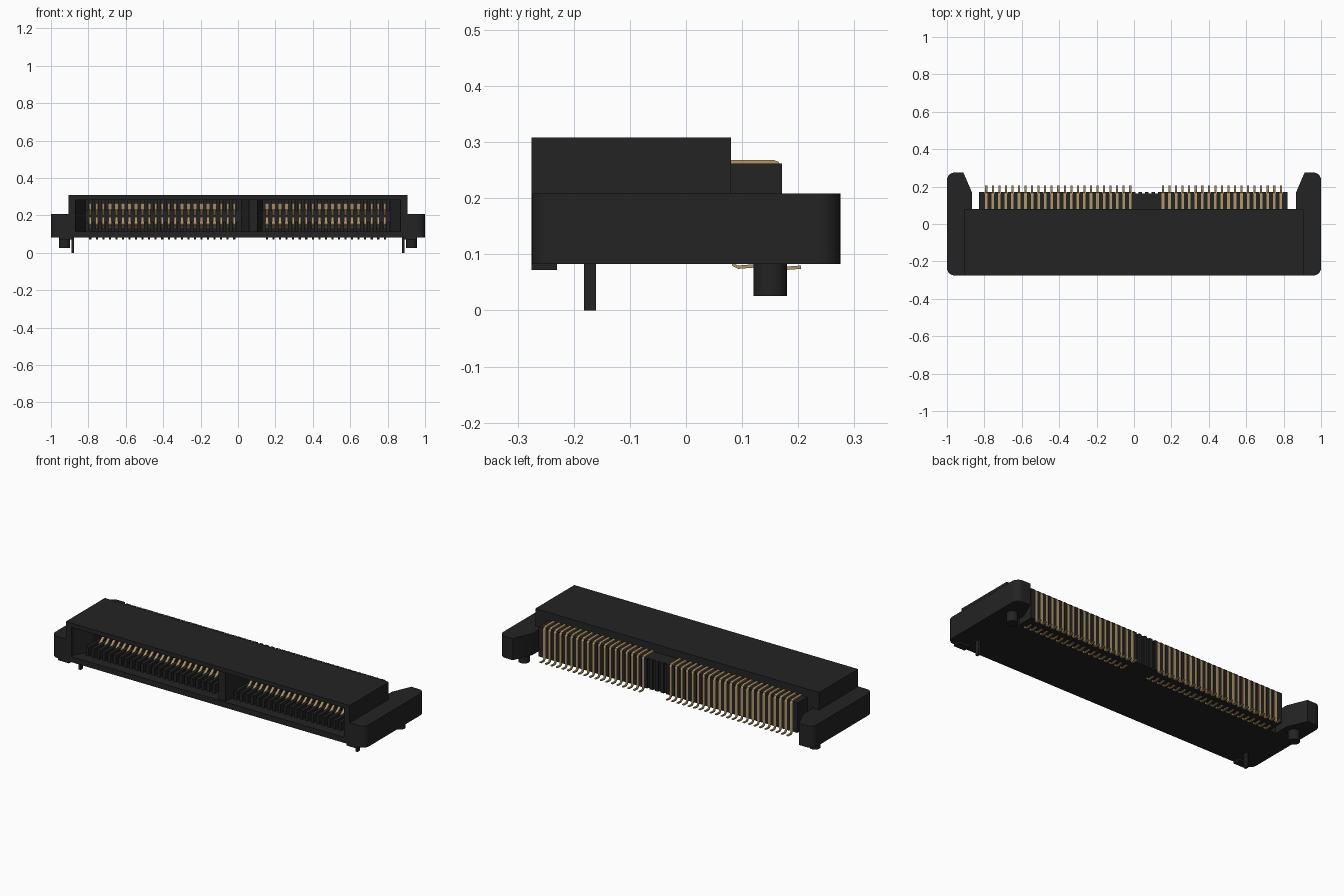
import bpy, bmesh, math
from mathutils import Vector

if "Cube" in bpy.data.objects:
    bpy.data.objects.remove(bpy.data.objects["Cube"])


def material(name, rgb):
    m = bpy.data.materials.new(name)
    m.diffuse_color = (*rgb, 1)
    m.use_nodes = True
    m.node_tree.nodes["Principled BSDF"].inputs["Base Color"].default_value = m.diffuse_color
    return m


BLACK = material("black plastic", (0.017, 0.017, 0.017))
GOLD = material("gold contact", (0.45, 0.31, 0.13))


def finish(bm, name, mat):
    bmesh.ops.recalc_face_normals(bm, faces=bm.faces)
    me = bpy.data.meshes.new(name)
    bm.to_mesh(me)
    bm.free()
    me.materials.append(mat)
    ob = bpy.data.objects.new(name, me)
    bpy.context.collection.objects.link(ob)
    return ob


def add_box(bm, x0, x1, y0, y1, z0, z1):
    vs = bmesh.ops.create_cube(bm, size=1)["verts"]
    for v in vs:
        v.co = Vector(((x0 + x1) / 2 + v.co.x * (x1 - x0),
                       (y0 + y1) / 2 + v.co.y * (y1 - y0),
                       (z0 + z1) / 2 + v.co.z * (z1 - z0)))


def boxes(name, dims, mat=BLACK):
    bm = bmesh.new()
    for d in dims:
        add_box(bm, *d)
    return finish(bm, name, mat)


def add_prism(bm, pts, z0, z1):
    # extrude an xy outline upwards
    f = bm.faces.new([bm.verts.new((x, y, z0)) for x, y in pts])
    ext = bmesh.ops.extrude_face_region(bm, geom=[f])["geom"]
    for v in ext:
        if isinstance(v, bmesh.types.BMVert):
            v.co.z = z1


def ribbons(name, xs, path, width, thick):
    # bent metal strips: a yz path with thickness, repeated at every x
    p = [Vector(q) for q in path]
    sides = ([], [])
    for i, q in enumerate(p):
        d = (p[min(i + 1, len(p) - 1)] - p[max(i - 1, 0)]).normalized()
        n = Vector((-d.y, d.x)) * thick / 2
        sides[0].append(q + n)
        sides[1].append(q - n)
    bm = bmesh.new()
    for x in xs:
        rings = []
        for a, b in zip(*sides):
            rings.append([bm.verts.new((x + s * width / 2, c.x, c.y))
                          for s, c in ((-1, a), (1, a), (1, b), (-1, b))])
        for r, t in zip(rings, rings[1:]):
            for k in range(4):
                bm.faces.new((r[k], r[(k + 1) % 4], t[(k + 1) % 4], t[k]))
        bm.faces.new(rings[0])
        bm.faces.new(rings[-1])
    return finish(bm, name, GOLD)


# Contact positions: 23 left of the key, 19 right of it
P, X0 = 0.035, -0.79
pins = [X0 + P * i for i in range(46) if i < 23 or i > 26]
gaps = [X0 + P * (i - 0.5) for i in range(47)]
inner_gaps = [x for x in gaps if x < 0.0 or x > 0.13]

# Housing shell with two front pockets
F, B, Z0, Z1 = -0.275, 0.08, 0.083, 0.308
boxes("housing", [
    (-0.905, 0.905, F, B, 0.283, Z1),
    (-0.905, 0.905, F, B, Z0, 0.115),
    (-0.905, -0.87, F, B, 0.115, 0.283),
    (0.87, 0.905, F, B, 0.115, 0.283),
    (0.06, 0.105, -0.265, B, 0.115, 0.283),
    (-0.87, 0.87, 0.03, B, 0.115, 0.283)])

# Sloped lead-in blocks at the pocket ends
bm = bmesh.new()
for wall, inner in ((-0.87, -0.815), (0.06, 0.015), (0.105, 0.13), (0.87, 0.815)):
    add_prism(bm, [(wall, -0.25), (inner, -0.16), (inner, 0.03), (wall, 0.03)], 0.115, 0.283)
finish(bm, "pocket_lead_ins", BLACK)

# Separator ribs on the floor and ceiling of the pockets
boxes("pocket_ribs",
      [(x - 0.009, x + 0.009, -0.22, 0.03, 0.115, 0.165) for x in inner_gaps] +
      [(x - 0.009, x + 0.009, -0.16, 0.03, 0.225, 0.283) for x in inner_gaps])

# Rear contact block with its comb of ribs
boxes("rear_block", [
    (-0.83, 0.82, B, 0.162, 0.09, 0.262),
    (-0.83, -0.815, 0.162, 0.171, 0.09, 0.262),
    (0.808, 0.82, 0.162, 0.171, 0.09, 0.262)])
boxes("rear_ribs", [(x - 0.0095, x + 0.0095, 0.162, 0.171, 0.09, 0.262) for x in gaps])

# Side ears with rounded outer corners and a slanted rear tip
bm = bmesh.new()
for s in (-1, 1):
    outline = [(0.865, 0.08), (0.865, 0.165), (0.912, 0.275)]
    r = 0.04
    for cy, start in ((0.275 - r, 90), (F + r, 0)):
        for k in range(9):
            a = math.radians(start - 90 * k / 8)
            outline.append((1 - r + r * math.cos(a), cy + r * math.sin(a)))
    outline += [(0.9, F), (0.9, 0.08)]
    add_prism(bm, [(s * x, y) for x, y in outline], Z0, 0.208)
ears = finish(bm, "side_ears", BLACK)

# Round locating pegs under the ears
bm = bmesh.new()
for s in (-1, 1):
    add_prism(bm, [(s * 0.927 + 0.03 * math.cos(k * math.tau / 24),
                    0.15 + 0.03 * math.sin(k * math.tau / 24)) for k in range(24)], 0.026, 0.09)
pegs = finish(bm, "locating_pegs", BLACK)

for ob in (ears, pegs):
    bpy.ops.object.select_all(action='DESELECT')
    ob.select_set(True)
    bpy.context.view_layer.objects.active = ob
    bpy.ops.object.shade_smooth_by_angle(angle=math.radians(30))

# Front feet and thin board-lock blades
boxes("front_feet", [(s * 0.92 - 0.035, s * 0.92 + 0.035, F, -0.23, 0.072, 0.09) for s in (-1, 1)])
boxes("board_lock_blades", [(s * 0.883 - 0.006, s * 0.883 + 0.006, -0.182, -0.16, 0, 0.09)
                            for s in (-1, 1)])

# Upper contacts: over the block, down its back, out to a solder tail
ribbons("upper_contacts", pins,
        [(0.075, 0.265), (0.155, 0.265), (0.163, 0.262), (0.167, 0.254),
         (0.167, 0.09)], 0.014, 0.007)
ribbons("upper_solder_tails", pins,
        [(0.167, 0.092), (0.169, 0.081), (0.176, 0.075), (0.205, 0.077)], 0.011, 0.006)

# Lower row solder tails under the housing
ribbons("lower_solder_tails", pins,
        [(0.082, 0.09), (0.085, 0.081), (0.093, 0.077), (0.13, 0.08)], 0.011, 0.006)

# Spring beams inside the pockets
ribbons("upper_spring_beams", pins,
        [(0.035, 0.262), (-0.04, 0.245), (-0.10, 0.205), (-0.12, 0.203),
         (-0.15, 0.235), (-0.155, 0.265)], 0.015, 0.008)
ribbons("lower_spring_beams", pins,
        [(0.035, 0.13), (-0.02, 0.145), (-0.07, 0.185), (-0.09, 0.187),
         (-0.13, 0.15)], 0.015, 0.008)
